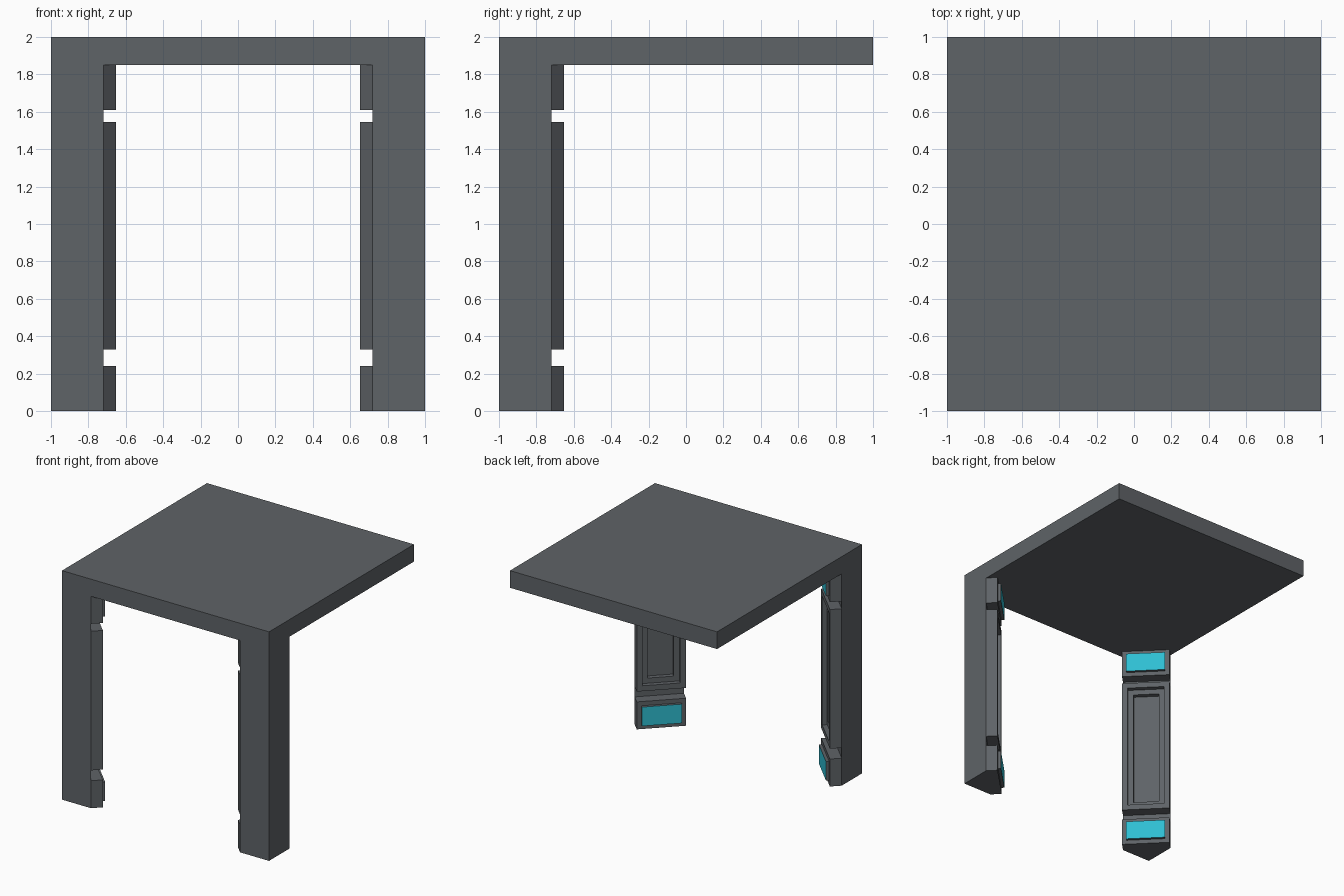
import bpy, bmesh, math
from mathutils import Vector, Matrix

if "Cube" in bpy.data.objects:
    bpy.data.objects.remove(bpy.data.objects["Cube"])

R = math.sqrt(0.5)
T, N, Z = Vector((R, -R, 0)), Vector((R, R, 0)), Vector((0, 0, 1))
UNDER = 1.85          # underside of the top slab
CUT = 0.28            # leg size along each edge
DEPTH = 0.095         # thickness of the cladding blocks
WIDTH = CUT / R       # width of the diagonal leg face


def material(name, rgb):
    m = bpy.data.materials.new(name)
    m.diffuse_color = (*rgb, 1)
    m.use_nodes = True
    m.node_tree.nodes["Principled BSDF"].inputs["Base Color"].default_value = m.diffuse_color
    return m


grey = material("slate_grey", (0.114, 0.125, 0.136))
cyan = material("bright_cyan", (0.028, 0.515, 0.645))


def finish(bm, name, mirror=True):
    me = bpy.data.meshes.new(name)
    bm.to_mesh(me)
    bm.free()
    ob = bpy.data.objects.new(name, me)
    bpy.context.collection.objects.link(ob)
    me.materials.append(grey)
    me.materials.append(cyan)
    if mirror:
        mod = ob.modifiers.new("mirror", 'MIRROR')
        mod.use_axis[0] = True
        mod.use_mirror_merge = False
    return ob


def block(z0, z1):
    """Box on the diagonal leg face; returns the bmesh and its inward face."""
    bm = bmesh.new()
    c = Vector((CUT / 2 - 1, CUT / 2 - 1, 0)) + N * DEPTH / 2 + Z * (z0 + z1) / 2
    mat = Matrix((T * WIDTH, N * DEPTH, Z * (z1 - z0))).transposed().to_4x4()
    bmesh.ops.create_cube(bm, size=1, matrix=Matrix.Translation(c) @ mat)
    bm.normal_update()
    return bm, max(bm.faces, key=lambda f: f.calc_center_median().dot(N))


def step(bm, face, margin, depth):
    """Inset the face, then push it in (negative) or out (positive)."""
    bmesh.ops.inset_region(bm, faces=[face], thickness=margin, use_even_offset=True)
    new = bmesh.ops.extrude_discrete_faces(bm, faces=[face])["faces"][0]
    bmesh.ops.translate(bm, verts=new.verts[:], vec=N * depth)
    bm.normal_update()
    return new


# Top slab
bm = bmesh.new()
bmesh.ops.create_cube(bm, size=1, matrix=Matrix.Translation((0, 0, (UNDER + 2) / 2))
                      @ Matrix.Diagonal((2, 2, 2 - UNDER, 1)))
finish(bm, "top_slab", mirror=False)

# Triangular corner legs
bm = bmesh.new()
base = bm.faces.new([bm.verts.new(p) for p in
                     ((-1, -1, 0), (-1 + CUT, -1, 0), (-1, -1 + CUT, 0))])
ext = bmesh.ops.extrude_face_region(bm, geom=[base])["geom"]
bmesh.ops.translate(bm, vec=Z * UNDER,
                    verts=[g for g in ext if isinstance(g, bmesh.types.BMVert)])
bmesh.ops.recalc_face_normals(bm, faces=bm.faces[:])
finish(bm, "corner_legs")

# Foot and head blocks with raised glowing panels
for name, z0, z1 in (("foot_blocks", 0, 0.24), ("head_blocks", 1.61, UNDER)):
    bm, face = block(z0, z1)
    step(bm, face, 0.037, 0.025).material_index = 1
    finish(bm, name)

# Long middle panels with a two-step recess
bm, face = block(0.33, 1.545)
face = step(bm, face, 0.047, -0.04)
step(bm, face, 0.045, -0.04)
finish(bm, "middle_panels")
